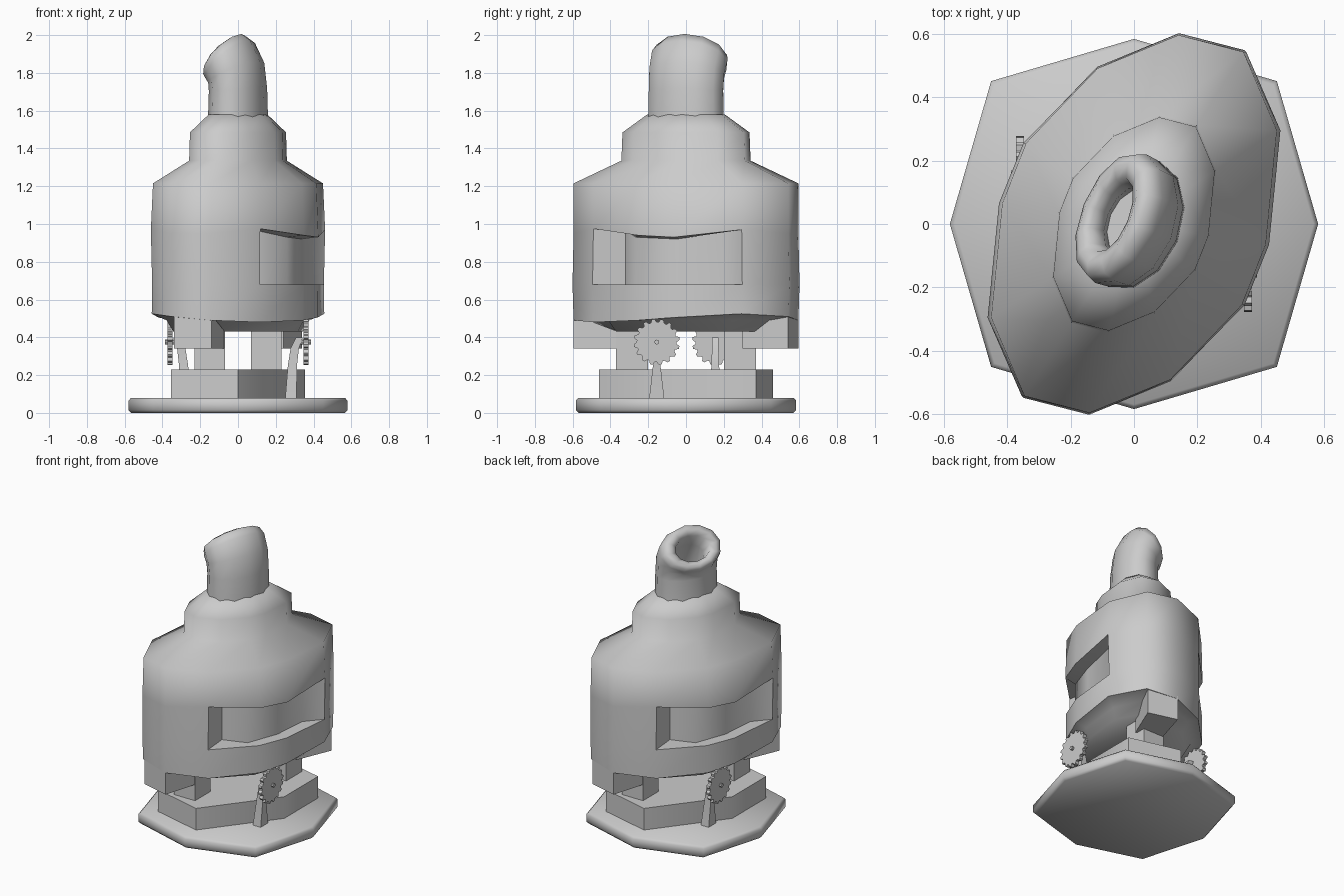
import bpy, bmesh, math
from mathutils import Vector

if "Cube" in bpy.data.objects:
    bpy.data.objects.remove(bpy.data.objects["Cube"])


def finish(name, bm, angle=40):
    bmesh.ops.recalc_face_normals(bm, faces=bm.faces)
    me = bpy.data.meshes.new(name)
    bm.to_mesh(me)
    bm.free()
    ob = bpy.data.objects.new(name, me)
    bpy.context.collection.objects.link(ob)
    bpy.ops.object.select_all(action='DESELECT')
    ob.select_set(True)
    bpy.context.view_layer.objects.active = ob
    bpy.ops.object.shade_smooth_by_angle(angle=math.radians(angle))
    return ob


def loft(name, rings, angle=40):
    """Skin a list of equal-length point rings and cap both ends."""
    bm = bmesh.new()
    vs = [[bm.verts.new(p) for p in r] for r in rings]
    n = len(vs[0])
    for a, b in zip(vs, vs[1:]):
        for i in range(n):
            j = (i + 1) % n
            bm.faces.new((a[i], a[j], b[j], b[i]))
    bm.faces.new(vs[0])
    bm.faces.new(vs[-1])
    return finish(name, bm, angle)


def flat(pts, z, s=1.0):
    return [(x * s, y * s, z) for x, y in pts]


def twofold(half):
    return half + [(-x, -y) for x, y in half]


# plan outlines, all with half-turn symmetry
BODY = twofold([(.115, -.49), (.34, -.255), (.415, -.065), (.45, .295), (.345, .542), (.14, .595)])
PEDESTAL = twofold([(0, -.46), (.355, 0), (.355, .37)])
PLATE = twofold([(.58, 0), (.45, .45), (0, .583), (-.45, .45)])

# base plate and pedestal
loft("base_plate", [flat(PLATE, 0, .975), flat(PLATE, .015), flat(PLATE, .065), flat(PLATE, .08, .975)], 75)
loft("pedestal", [flat(PEDESTAL, .07), flat(PEDESTAL, .23)], 50)

# body shell with two recessed windows
RECESS = [(.1, -.32), (.26, -.265), (.34, -.05), (.36, .19)]
LINTEL = [.975, .94, .93, .97]
bm = bmesh.new()
under, lip = [], []
for x, y in BODY:
    lip.append((x * .84, y * .84, .49))
    under.append((x * .76, max(-.37, min(.37, y * .76)), .43))
high = []
for i, (x, y) in enumerate(BODY):
    z = LINTEL[i % 6] if i % 6 < 4 else .95
    high.append((x * 1.025, y, z))
RIM = [.48, .49, .505, .525, .51, .49]
rim = [(x * 1.015, y, z) for (x, y), z in zip(BODY, RIM * 2)]
levels = [under, lip, rim, flat(BODY, .68, 1.01), high, flat(BODY, 1.215),
          flat(BODY, 1.335, .575), flat(BODY, 1.485, .565), flat(BODY, 1.58, .345)]
vs = [[bm.verts.new(p) for p in r] for r in levels]
for k in range(len(vs) - 1):
    for i in range(12):
        j = (i + 1) % 12
        if k == 3 and i % 6 < 3:
            continue
        bm.faces.new((vs[k][i], vs[k][j], vs[k + 1][j], vs[k + 1][i]))
bm.faces.new(vs[0])
bm.faces.new(vs[-1])
for s, start in ((1, 0), (-1, 6)):
    lo = [bm.verts.new((s * x, s * y, .68)) for x, y in RECESS]
    hi = [bm.verts.new((s * x, s * y, z - .01)) for (x, y), z in zip(RECESS, LINTEL)]
    olo, ohi = vs[3][start:start + 4], vs[4][start:start + 4]
    for i in range(3):
        bm.faces.new((olo[i], olo[i + 1], lo[i + 1], lo[i]))
        bm.faces.new((lo[i], lo[i + 1], hi[i + 1], hi[i]))
        bm.faces.new((hi[i], hi[i + 1], ohi[i + 1], ohi[i]))
    for i in (0, 3):
        bm.faces.new((olo[i], lo[i], hi[i], ohi[i]))
finish("body_shell", bm, 62)

# bent chimney with an open mouth
ang = math.radians(68)
U = Vector((math.cos(ang), math.sin(ang), 0))
N = Vector((-math.sin(ang), math.cos(ang), 0))


def tube_ring(off, z, tilt, a, b):
    t = math.radians(tilt)
    V = N * math.cos(t) - Vector((0, 0, math.sin(t)))
    c = N * off + Vector((0, 0, z))
    return [c + U * a * math.cos(f) + V * b * math.sin(f)
            for f in (2 * math.pi * i / 12 for i in range(12))]


loft("chimney", [tube_ring(*r) for r in (
    (0, 1.55, 0, .215, .148), (0, 1.71, 3, .212, .143), (.01, 1.80, 24, .214, .148),
    (.045, 1.866, 43, .218, .155), (.075, 1.893, 50, .205, .148), (.09, 1.897, 51, .168, .118),
    (.077, 1.885, 50, .125, .085), (.03, 1.82, 40, .11, .075), (.01, 1.72, 10, .11, .07))], 75)

# parts repeated on opposite sides by a half turn
ARM = [(-.34, -.54), (-.14, -.595), (-.07, -.36), (-.24, -.3)]
POST = [(-.23, -.37), (-.07, -.37), (-.07, -.2), (-.23, -.2)]
TEETH = 16
for s, side in ((1, "a"), (-1, "b")):
    loft("support_arm_" + side, [flat(ARM, .34, s),
         [(s * x, s * y, z) for (x, y), z in zip(ARM, (.52, .52, .43, .46))]], 30)
    loft("post_" + side, [flat(POST, .22, s), flat(POST, .45, s)], 30)

    # toothed wheel on its axle
    gear = []
    for i in range(TEETH):
        for d, r in ((.0, .106), (.25, .122), (.55, .122), (.75, .106)):
            f = 2 * math.pi * (i + d) / TEETH
            gear.append((-.155 + r * math.cos(f), .375 + r * math.sin(f)))
    loft("gear_" + side, [[(s * x, s * y, z) for y, z in gear] for x in (.347, .372)], 25)
    pin = [(-.155 + .013 * math.cos(i * math.pi / 4), .375 + .013 * math.sin(i * math.pi / 4)) for i in range(8)]
    loft("axle_" + side, [[(s * x, s * y, z) for y, z in pin] for x in (.3, .387)])

    # tapered bracket carrying the axle
    loft("gear_bracket_" + side, [
        [(s * (x + dx * w), s * (-.155 + dy * h), z) for dx, dy in ((-1, -1), (1, -1), (1, 1), (-1, 1))]
        for x, z, w, h in ((.28, .075, .03, .04), (.288, .25, .024, .02),
                           (.3, .34, .022, .018), (.325, .40, .018, .018))], 35)
